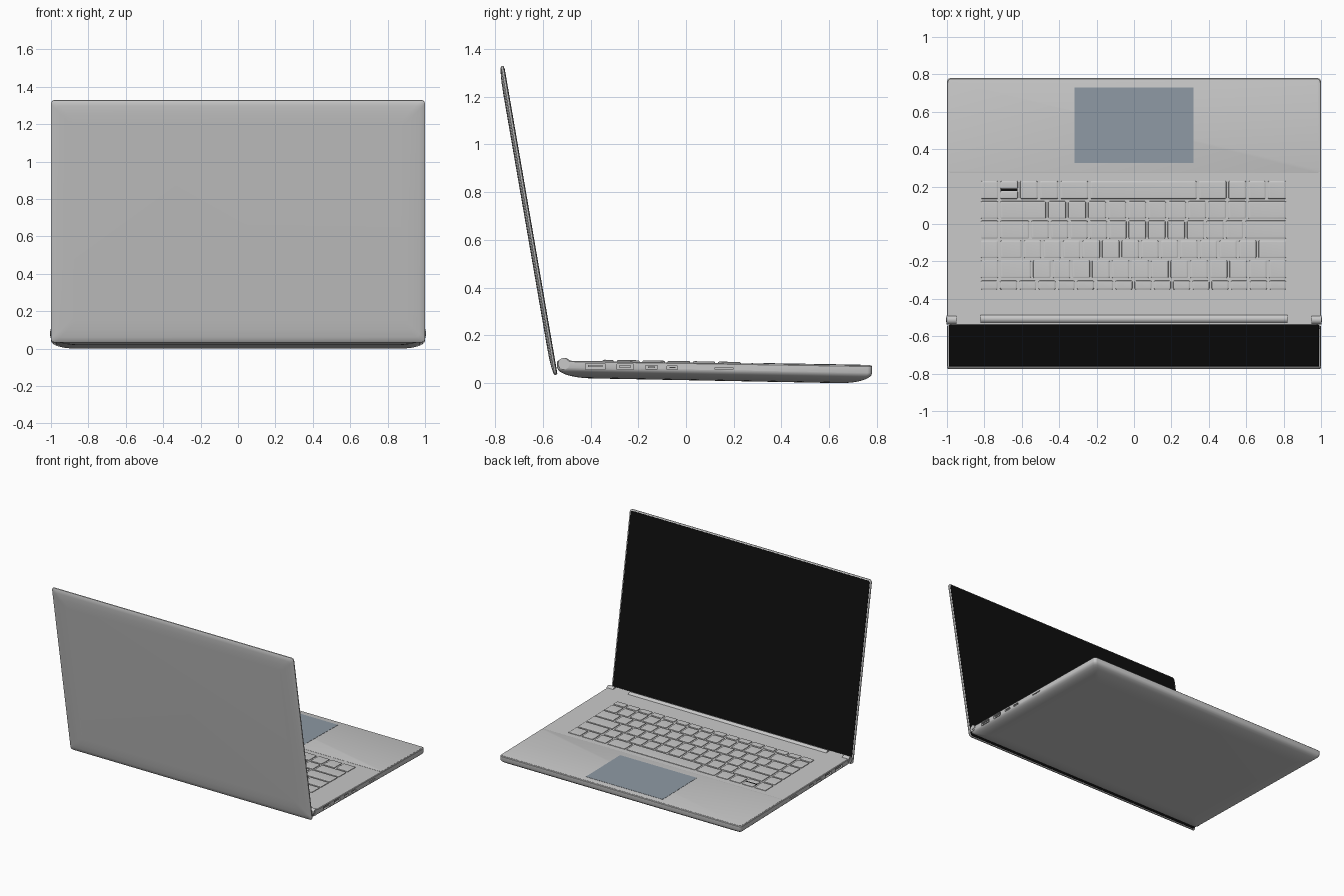
import bpy, bmesh, math
from mathutils import Matrix, Vector

if "Cube" in bpy.data.objects:
    bpy.data.objects.remove(bpy.data.objects["Cube"])


def material(name, rgb):
    m = bpy.data.materials.new(name)
    m.diffuse_color = (*rgb, 1)
    m.use_nodes = True
    m.node_tree.nodes["Principled BSDF"].inputs["Base Color"].default_value = m.diffuse_color
    return m


SILVER = material("silver", (0.58, 0.58, 0.58))
BLACK = material("glossy_black", (0.004, 0.004, 0.004))
PAD = material("blue_grey", (0.27, 0.32, 0.37))


def top(y):   # sloping deck height
    return 0.094 - 0.0164 * (y + 0.5)


def bot(y):   # sloping underside height
    return 0.02 * (0.64 - y) / 1.05


def deck(h):
    return lambda y: top(y) + h


def flat(h):
    return lambda y: h


def stack(bm, x0, x1, y0, y1, r, rings, seg=4):
    """Closed solid from rounded rectangles; rings = (inset, height function)."""
    loops = []
    for inset, fz in rings:
        a0, a1, b0, b1 = x0 + inset, x1 - inset, y0 + inset, y1 - inset
        loop = []
        for k, (cx, cy) in enumerate([(a1 - r, b1 - r), (a0 + r, b1 - r),
                                      (a0 + r, b0 + r), (a1 - r, b0 + r)]):
            for i in range(seg + 1):
                a = math.pi / 2 * (k + i / seg)
                x, y = cx + r * math.cos(a), cy + r * math.sin(a)
                loop.append(bm.verts.new((x, y, fz(y))))
        loops.append(loop)
    n = len(loops[0])
    for a, b in zip(loops, loops[1:]):
        for i in range(n):
            bm.faces.new((a[i], a[(i + 1) % n], b[(i + 1) % n], b[i]))
    bm.faces.new(loops[0])
    bm.faces.new(loops[-1])


def finish(bm, name, mat, matrix=None):
    if matrix:
        bm.transform(matrix)
    bmesh.ops.recalc_face_normals(bm, faces=bm.faces[:])
    me = bpy.data.meshes.new(name)
    bm.to_mesh(me)
    bm.free()
    me.materials.append(mat)
    ob = bpy.data.objects.new(name, me)
    bpy.context.collection.objects.link(ob)
    return ob


def smooth(ob, angle=35):
    bpy.ops.object.select_all(action='DESELECT')
    ob.select_set(True)
    bpy.context.view_layer.objects.active = ob
    bpy.ops.object.shade_smooth_by_angle(angle=math.radians(angle))


def solid(name, mat, rect, r, rings, matrix=None):
    bm = bmesh.new()
    stack(bm, *rect, r, rings)
    ob = finish(bm, name, mat, matrix)
    smooth(ob)
    return ob


def box(bm, x0, x1, y0, y1, z0, z1):
    size = Vector((x1 - x0, y1 - y0, z1 - z0))
    mid = Vector((x1 + x0, y1 + y0, z1 + z0)) / 2
    bmesh.ops.create_cube(bm, size=1, matrix=Matrix.Translation(mid) @ Matrix.Diagonal((*size, 1)))


# base: thin wedge with a rounded underside
def under(t):
    return lambda y: top(y) * 0.6 * (1 - t) + bot(y) * (0.4 + 0.6 * t) if t < 1 else bot(y)


rings = [(0.004, deck(0)), (0, deck(-0.004))]
for i in range(8):
    a = math.pi / 2 * i / 7
    rings.append((0.14 * (1 - math.cos(a)), under(math.sin(a) if i < 7 else 1)))
base = solid("base", SILVER, (-1, 1, -0.54, 0.78), 0.02, rings)

# side ports: recesses cut into both sides, with tongues inside
ports = [(-0.42, -0.34, 0.024), (-0.29, -0.22, 0.024), (-0.17, -0.12, 0.014),
         (-0.08, -0.035, 0.014), (0.12, 0.2, 0.006)]
cut, tongues = bmesh.new(), bmesh.new()
for s in (-1, 1):
    for y0, y1, h in ports:
        z = top((y0 + y1) / 2) - 0.022
        xs = sorted((s * 0.965, s * 1.02))
        box(cut, *xs, y0, y1, z - h / 2, z + h / 2)
        if h > 0.01:
            xs = sorted((s * 0.96, s * 0.994))
            box(tongues, *xs, y0 + 0.01, y1 - 0.01, z - h * 0.15, z + h * 0.2)
cutter = finish(cut, "port_cutter", SILVER)
cutter.hide_render = True
finish(tongues, "port_tongues", SILVER)
mod = base.modifiers.new("ports", 'BOOLEAN')
mod.object = cutter
mod.operation = 'DIFFERENCE'
mod.solver = 'EXACT'
bpy.context.view_layer.objects.active = base
bpy.ops.object.modifier_apply(modifier=mod.name)
bpy.data.objects.remove(cutter)
smooth(base)

# palm rest panel and touchpad
solid("palm_rest", SILVER, (-0.993, 0.993, 0.272, 0.773), 0.015,
      [(0, deck(-0.002)), (0, deck(0.001)), (0.003, deck(0.002))])
solid("touchpad", PAD, (-0.318, 0.318, 0.325, 0.73), 0.004,
      [(0, deck(0)), (0, deck(0.0035))])

# keyboard: six rows, x edges of each row from -x to +x


def even(a, b, n):
    return [a + (b - a) * i / n for i in range(n + 1)]


L, R, E = -0.825, -0.72, 0.82
rows = [
    (-0.35, -0.303, even(L, E, 16)),
    (-0.29, -0.194, [L, R] + even(-0.545, E, 13)),
    (-0.183, -0.088, [L, R] + even(-0.595, 0.66, 12) + [E]),
    (-0.078, 0.018, [L, R] + even(-0.555, 0.59, 11) + [E]),
    (0.028, 0.122, [L, R] + even(-0.465, 0.605, 10) + [E]),
    (0.134, 0.23, [L, R, -0.615, -0.51, -0.4, -0.24, 0.34, 0.5, 0.605, 0.71, E]),
]
keys = bmesh.new()
key_rings = [(0, deck(-0.002)), (0.001, deck(0.004)), (0.004, deck(0.006)), (0.009, deck(0.0065))]
for y0, y1, edges in rows:
    for i, (a, b) in enumerate(zip(edges, edges[1:])):
        # the second key of the last row is split into two half-height arrows
        split = y0 > 0.13 and i == 1
        spans = [(y0, 0.177), (0.188, y1)] if split else [(y0, y1)]
        for c, d in spans:
            stack(keys, a + 0.006, b - 0.006, c, d, 0.006, key_rings, 3)
smooth(finish(keys, "keys", SILVER), 30)
solid("arrow_key_gap", BLACK, (-0.713, -0.622, 0.175, 0.19), 0.002,
      [(0, deck(0)), (0, deck(0.004))])

# hinge barrel and round end caps
hinge = bmesh.new()
for x, r, depth, y in ((0, 0.024, 1.64, -0.507), (-0.975, 0.024, 0.054, -0.512),
                       (0.975, 0.024, 0.054, -0.512), (-0.98, 0.013, 0.05, -0.512),
                       (0.98, 0.013, 0.05, -0.512)):
    bmesh.ops.create_cone(hinge, cap_ends=True, segments=24, radius1=r, radius2=r, depth=depth,
                          matrix=Matrix.Translation((x, y, 0.081)) @ Matrix.Rotation(math.pi / 2, 4, 'Y'))
smooth(finish(hinge, "hinge", SILVER))

# lid: built flat with its back up, then tilted open
tilt = Matrix.Translation((0, -0.54, 0.035)) @ Matrix.Rotation(math.radians(99.8), 4, 'X')
H = 1.314
solid("lid", SILVER, (-1, 1, 0, H), 0.02,
      [(0.004, flat(0)), (0, flat(0.003)), (0, flat(0.010)), (0.006, flat(0.014)),
       (0.03, flat(0.018)), (0.07, flat(0.021)), (0.12, flat(0.022))], tilt)
solid("screen", BLACK, (-0.99, 0.99, 0.006, H - 0.01), 0.014,
      [(0, flat(0.002)), (0, flat(-0.002))], tilt)
